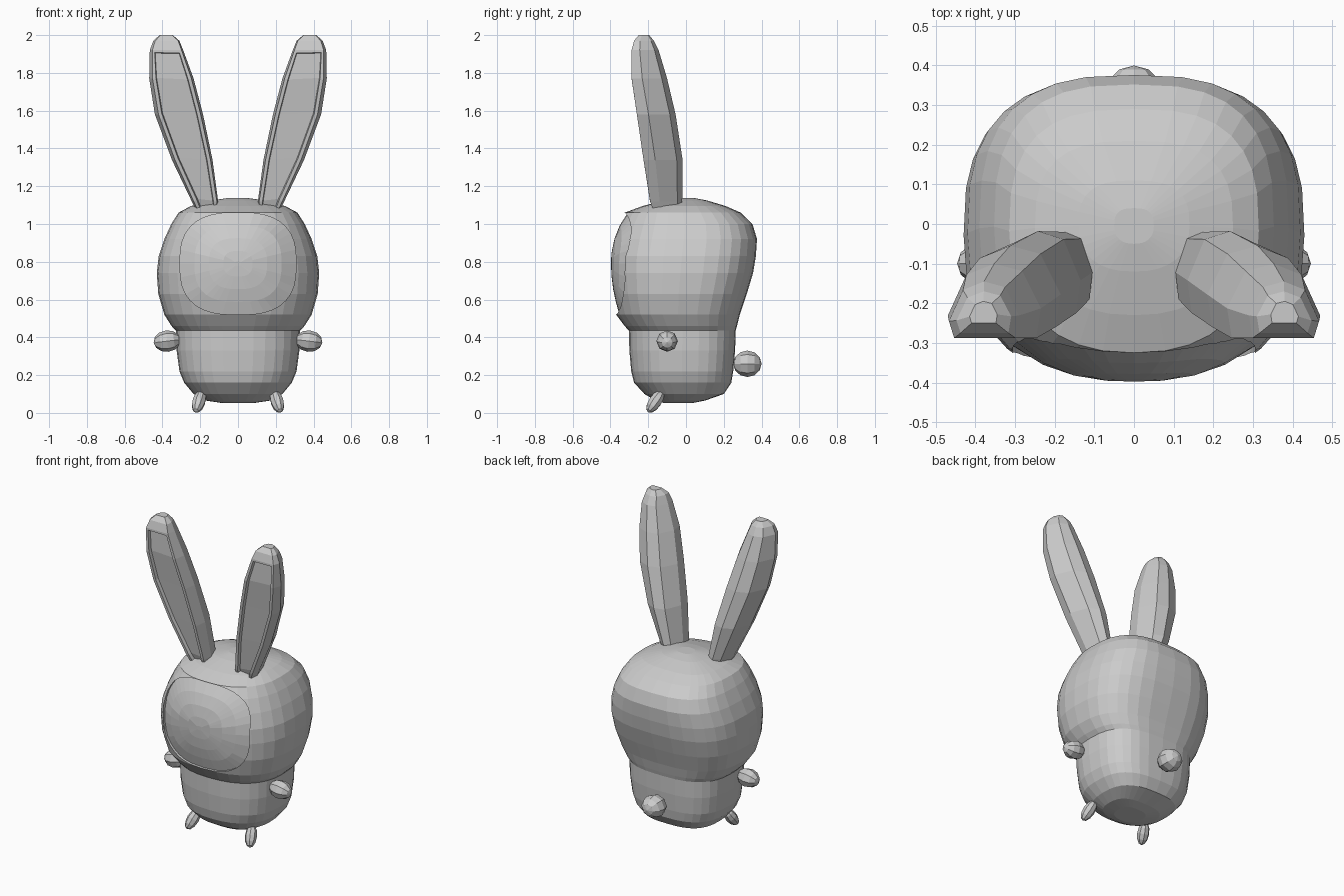
import bpy, bmesh, math
from mathutils import Vector, Matrix

if "Cube" in bpy.data.objects:
    bpy.data.objects.remove(bpy.data.objects["Cube"])

grey = bpy.data.materials.new("light grey")
grey.diffuse_color = (0.6, 0.6, 0.6, 1)
grey.use_nodes = True
grey.node_tree.nodes["Principled BSDF"].inputs["Base Color"].default_value = grey.diffuse_color


def finish(bm, name):
    bmesh.ops.recalc_face_normals(bm, faces=bm.faces)
    me = bpy.data.meshes.new(name)
    bm.to_mesh(me)
    bm.free()
    me.materials.append(grey)
    ob = bpy.data.objects.new(name, me)
    bpy.context.collection.objects.link(ob)
    return ob


def loft(bm, rings):
    """Skin a list of rings of points, closing both ends."""
    vs = [[bm.verts.new(p) for p in r] for r in rings]
    n = len(vs[0])
    sides = []
    for a, b in zip(vs, vs[1:]):
        for i in range(n):
            j = (i + 1) % n
            sides.append(bm.faces.new((a[i], a[j], b[j], b[i])))
    bm.faces.new(vs[0])
    bm.faces.new(vs[-1])
    return sides


def spow(v, e):
    return math.copysign(abs(v) ** e, v)


# Body and head profile: z, half width, front y, back y
ROWS = [(0.053, 0.09, -0.12, 0.04), (0.065, 0.17, -0.16, 0.10),
        (0.10, 0.235, -0.22, 0.20), (0.16, 0.285, -0.275, 0.24),
        (0.22, 0.31, -0.29, 0.25), (0.33, 0.325, -0.30, 0.26),
        (0.435, 0.328, -0.302, 0.263), (0.46, 0.352, -0.325, 0.27),
        (0.52, 0.39, -0.37, 0.285), (0.63, 0.422, -0.40, 0.322),
        (0.74, 0.43, -0.413, 0.355), (0.83, 0.42, -0.415, 0.37),
        (0.92, 0.39, -0.397, 0.376), (1.00, 0.353, -0.365, 0.352),
        (1.06, 0.315, -0.325, 0.29), (1.095, 0.25, -0.23, 0.21),
        (1.125, 0.14, -0.12, 0.11), (1.138, 0.05, -0.05, 0.04)]
FRONT_N, BACK_N = 2.35, 2.8


def section(z, w, f, b, n=32):
    c, pts = (f + b) / 2, []
    for i in range(n):
        t = 2 * math.pi * i / n
        e = 2 / (BACK_N if math.sin(t) > 0 else FRONT_N)
        pts.append((w * spow(math.cos(t), e),
                    c + (b - c) * spow(math.sin(t), e), z))
    return pts


def front_y(x, z):
    """Front surface of the head at x, z."""
    for p, q in zip(ROWS, ROWS[1:]):
        if p[0] <= z <= q[0]:
            k = (z - p[0]) / (q[0] - p[0])
            w, f, b = (p[i] + k * (q[i] - p[i]) for i in (1, 2, 3))
            c = (f + b) / 2
            u = min(abs(x) / w, 1)
            return c - (c - f) * (1 - u ** FRONT_N) ** (1 / FRONT_N)
    return 0


bm = bmesh.new()
loft(bm, [section(*r) for r in ROWS])
body = finish(bm, "body_and_head")

# Shallow face recess, cut with a block whose back follows the head
bm = bmesh.new()
rings = []
for s in (None, 1, 0.75, 0.5, 0.25, 0.05):
    ring = []
    for i in range(36):
        t = 2 * math.pi * i / 36
        k = s or 1
        x = 0.308 * k * spow(math.cos(t), 2 / 2.7)
        z = 0.79 + 0.27 * k * spow(math.sin(t), 2 / 2.7)
        ring.append((x, -0.7 if s is None else front_y(x, z) + 0.017, z))
    rings.append(ring)
loft(bm, rings)
cutter = finish(bm, "face_cutter")
cutter.hide_render = True
mod = body.modifiers.new("face_recess", 'BOOLEAN')
mod.operation, mod.solver, mod.object = 'DIFFERENCE', 'EXACT', cutter
bpy.context.view_layer.objects.active = body
bpy.ops.object.modifier_apply(modifier=mod.name)
bpy.data.objects.remove(cutter)

# Ears: z, inner x, outer x, front y, back y
EAR = [(1.05, 0.11, 0.21, -0.165, -0.03), (1.12, 0.105, 0.245, -0.19, -0.02),
       (1.34, 0.135, 0.35, -0.225, -0.018), (1.58, 0.185, 0.44, -0.26, -0.055),
       (1.77, 0.235, 0.47, -0.288, -0.10), (1.92, 0.29, 0.467, -0.288, -0.145),
       (1.97, 0.31, 0.448, -0.275, -0.17), (2.0, 0.345, 0.415, -0.25, -0.195)]
EAR_SHAPE = [(-0.9, 0), (0.85, 0), (1, 0.3), (0.6, 0.85), (0, 1),
             (-0.6, 0.9), (-1, 0.4)]


def ear(side, name):
    bm = bmesh.new()
    rings = [[(side * ((a + b) / 2 + u * (b - a) / 2), f + v * (k - f), z)
              for u, v in EAR_SHAPE] for z, a, b, f, k in EAR]
    sides = loft(bm, rings)
    bmesh.ops.recalc_face_normals(bm, faces=bm.faces)
    # sunken inner panel on the flat front
    panel = [sides[r * len(EAR_SHAPE)] for r in range(5)]
    bmesh.ops.inset_region(bm, faces=panel, thickness=0.018, depth=0)
    bmesh.ops.inset_region(bm, faces=panel, thickness=0.004, depth=-0.02)
    return finish(bm, name)


def blob(name, centre, radii, axis=(0, 0, 1)):
    """Small low-poly ellipsoid whose long z radius follows an axis."""
    bm = bmesh.new()
    bmesh.ops.create_uvsphere(bm, u_segments=8, v_segments=6, radius=1)
    rot = Vector(axis).to_track_quat('Z', 'Y').to_matrix().to_4x4()
    bm.transform(Matrix.Translation(centre) @ rot @ Matrix.Diagonal((*radii, 1)))
    return finish(bm, name)


# Mirrored ears, arms and feet
for side, label in ((1, "right"), (-1, "left")):
    ear(side, label + "_ear")
    blob(label + "_arm", (side * 0.375, -0.10, 0.38), (0.057, 0.057, 0.072),
         (side, 0, -0.12))
    blob(label + "_foot", (side * 0.207, -0.163, 0.06), (0.036, 0.036, 0.07),
         (side * 0.25, -0.55, -0.8))

# Tail
blob("tail", (0, 0.325, 0.26), (0.075, 0.07, 0.075), (0, 1, 0))
